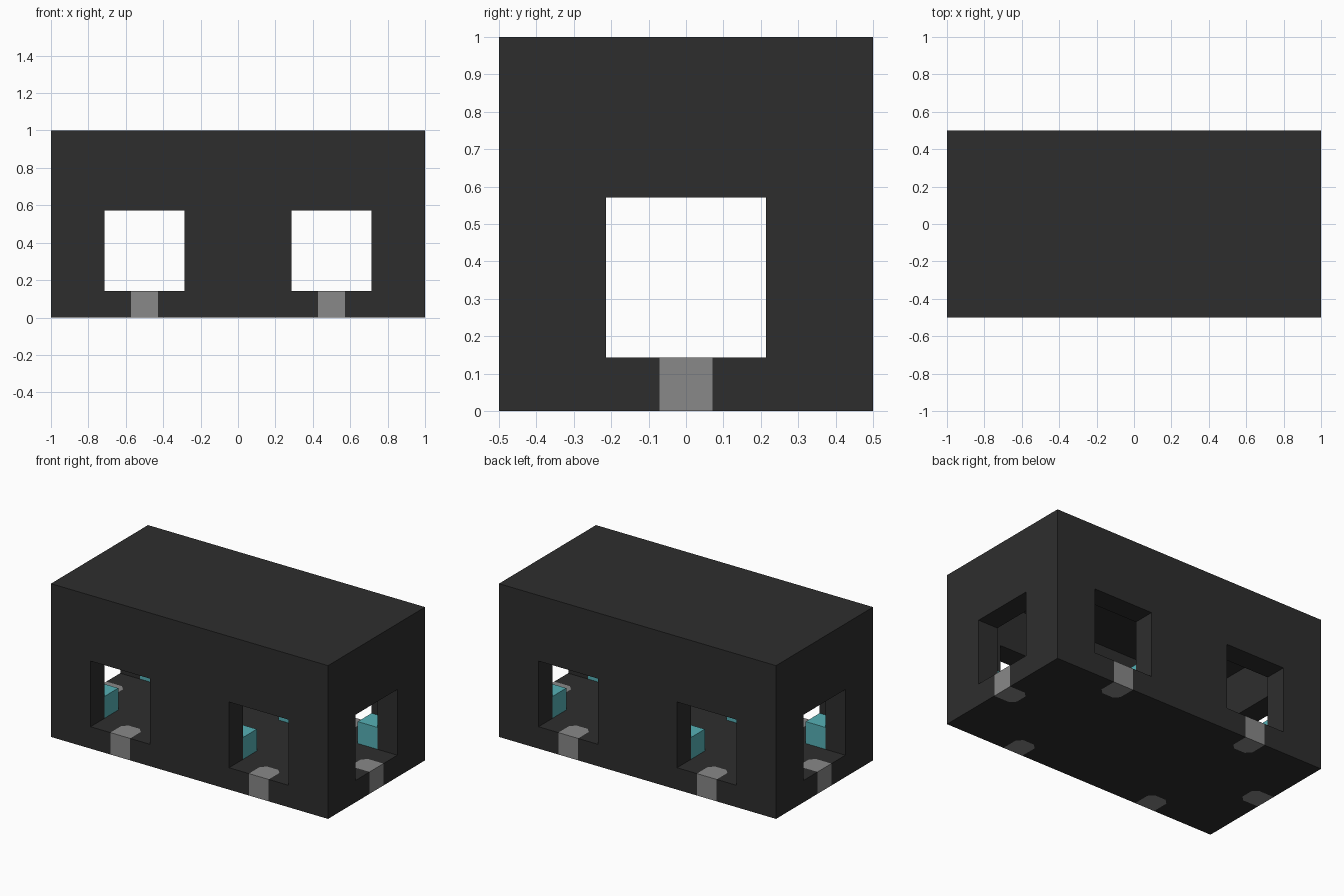
import bpy
import bmesh
from math import pi
from mathutils import Matrix, Vector

cube = bpy.data.objects.get("Cube")
if cube:
    bpy.data.objects.remove(cube, do_unlink=True)

U = 1 / 7    # wall thickness and basic module


def material(name, rgb):
    m = bpy.data.materials.new(name)
    m.use_nodes = True
    m.diffuse_color = (*rgb, 1)
    bsdf = next(n for n in m.node_tree.nodes if n.type == 'BSDF_PRINCIPLED')
    bsdf.inputs["Base Color"].default_value = (*rgb, 1)
    bsdf.inputs["Roughness"].default_value = 0.8
    return m


dark = material("charcoal", (0.027, 0.027, 0.027))
grey = material("mid grey", (0.246, 0.246, 0.246))
teal = material("teal", (0.093, 0.44, 0.468))


def finish(name, bm, mat):
    bmesh.ops.recalc_face_normals(bm, faces=bm.faces)
    mesh = bpy.data.meshes.new(name)
    bm.to_mesh(mesh)
    bm.free()
    mesh.materials.append(mat)
    ob = bpy.data.objects.new(name, mesh)
    bpy.context.collection.objects.link(ob)
    return ob


def box(name, lo, hi, mat):
    lo, hi = Vector(lo), Vector(hi)
    bm = bmesh.new()
    bmesh.ops.create_cube(bm, size=1, matrix=Matrix.Translation((lo + hi) / 2)
                          @ Matrix.Diagonal((*(hi - lo), 1)))
    return finish(name, bm, mat)


def post(name, x, y, turn, mat, extra=0):
    """Short sill post: square in plan with its two inner corners cut."""
    h, c = U / 2, U * 0.22
    plan = [(-h, -extra), (h, -extra), (h, U - c), (h - c, U),
            (c - h, U), (-h, U - c)]
    bm = bmesh.new()
    base = bm.faces.new([bm.verts.new((px, py, -extra)) for px, py in plan])
    ext = bmesh.ops.extrude_face_region(bm, geom=[base])
    top = [v for v in ext["geom"] if isinstance(v, bmesh.types.BMVert)]
    bmesh.ops.translate(bm, verts=top, vec=(0, 0, U + 2 * extra))
    bmesh.ops.transform(bm, verts=bm.verts, matrix=Matrix.Translation((x, y, 0))
                        @ Matrix.Rotation(turn, 4, 'Z'))
    return finish(name, bm, mat)


def cut(target, cutter):
    mod = target.modifiers.new("cut", 'BOOLEAN')
    mod.operation = 'DIFFERENCE'
    mod.solver = 'EXACT'
    mod.object = cutter
    bpy.context.view_layer.objects.active = target
    bpy.ops.object.modifier_apply(modifier=mod.name)
    bpy.data.objects.remove(cutter, do_unlink=True)


# Hollow shell with a square window for every unit of wall
shell = box("shell", (-1, -0.5, 0), (1, 0.5, 1), dark)
cut(shell, box("room_cutter", (U - 1, U - 0.5, U), (1 - U, 0.5 - U, 1 - U), dark))
w = 1.5 * U
cut(shell, box("end_window_cutter", (-1.2, -w, U), (1.2, w, 4 * U), dark))
for s in (-0.5, 0.5):
    cut(shell, box("window_cutter", (s - w, -0.7, U), (s + w, 0.7, 4 * U), dark))

# Grey posts set flush into the sill below each window
spots = [("front_right", -0.5, -0.5, 0), ("front_left", 0.5, -0.5, 0),
         ("back_right", -0.5, 0.5, pi), ("back_left", 0.5, 0.5, pi),
         ("left_end", 1, 0, pi / 2), ("right_end", -1, 0, -pi / 2)]
for name, x, y, turn in spots:
    cut(shell, post("post_cutter", x, y, turn, dark, extra=0.05))
    post(name + "_sill_post", x, y, turn, grey)

# Teal blocks on the floor in the corners of each half
for half in (-0.5, 0.5):
    for sx in (-1, 1):
        for sy in (-1, 1):
            c = Vector((half + sx * 2 * U, sy * 2 * U, 1.5 * U))
            r = Vector((U, U, U)) / 2
            box("corner_block", c - r, c + r, teal)
